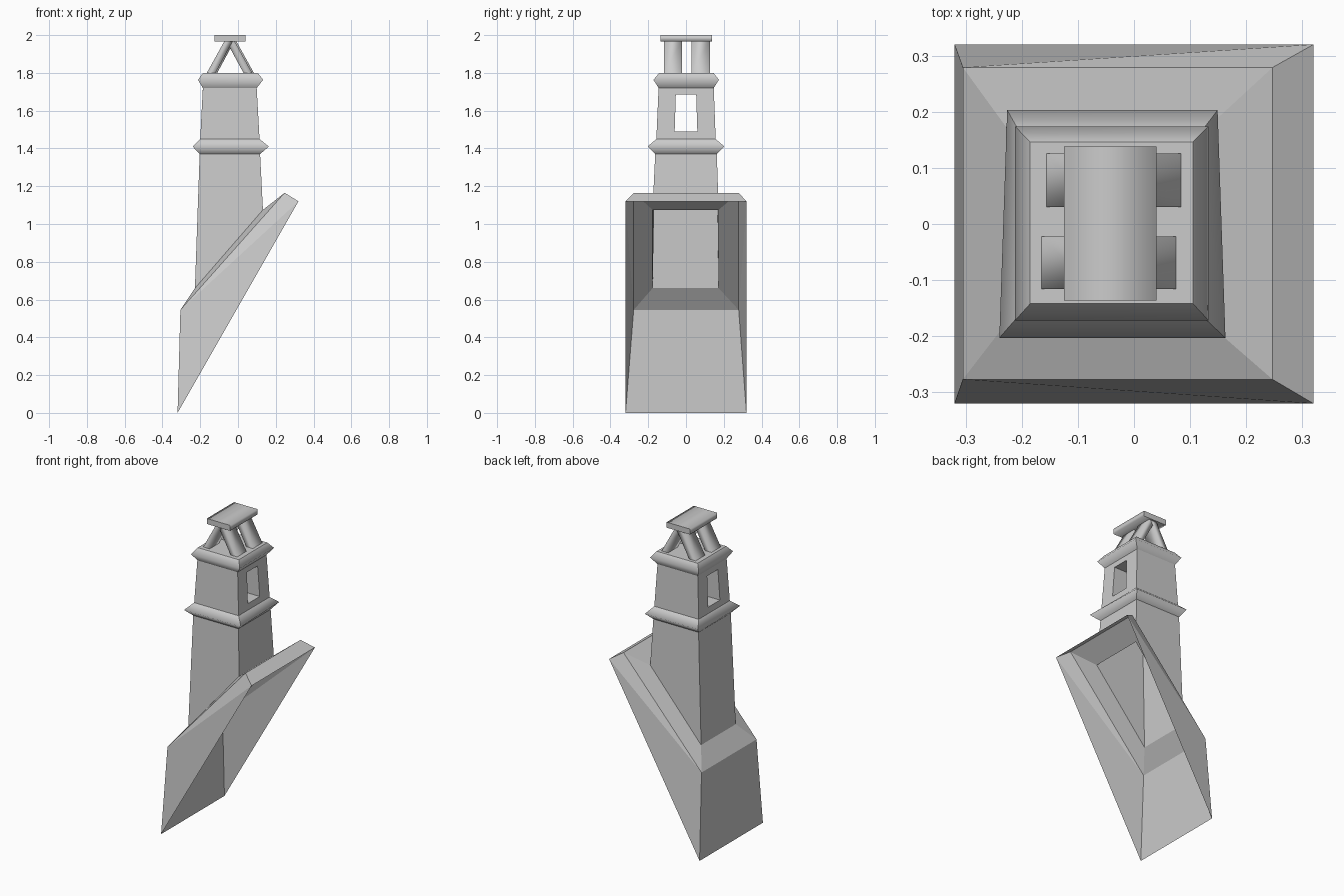
import bpy, bmesh
from mathutils import Vector

if "Cube" in bpy.data.objects:
    bpy.data.objects.remove(bpy.data.objects["Cube"])


def rect(x0, x1, y0, y1, z0, z1=None, pinch=0.0):
    """Four-corner loop; z1 is the height on the +x side, pinch narrows the back."""
    z1 = z0 if z1 is None else z1
    return [Vector(p) for p in ((x0, y0, z0), (x1, y0, z1),
                                (x1 - pinch, y1, z1), (x0 + pinch, y1, z0))]


def finish(bm, name, soft_edges=()):
    soft = set(soft_edges)
    for e in bm.edges:
        e.smooth = e in soft
    for f in bm.faces:
        f.smooth = True
    bmesh.ops.recalc_face_normals(bm, faces=bm.faces[:])
    me = bpy.data.meshes.new(name)
    bm.to_mesh(me)
    bm.free()
    ob = bpy.data.objects.new(name, me)
    bpy.context.collection.objects.link(ob)
    return ob


def bridge(bm, a, b, skip=()):
    for i in range(4):
        if i not in skip:
            j = (i + 1) % 4
            bm.faces.new((a[i], a[j], b[j], b[i]))


def prism(name, bottom, top, soft_axis):
    """Closed block between two loops, softly shaded along one direction."""
    bm = bmesh.new()
    a = [bm.verts.new(p) for p in bottom]
    b = [bm.verts.new(p) for p in top]
    bridge(bm, a, b)
    bm.faces.new(a[::-1])
    bm.faces.new(b)
    if soft_axis == 'length':
        soft = [bm.edges.get((a[i], b[i])) for i in range(4)]
    else:
        soft = [bm.edges.get((l[i], l[i + 1])) for l in (a, b) for i in (1,)]
        soft += [bm.edges.get((l[3], l[0])) for l in (a, b)]
    finish(bm, name, soft)


shaft_foot = rect(-0.228, 0.132, -0.177, 0.173, 0.66, 1.075)

# Slanted skirt, open underneath
bm = bmesh.new()
rim = [bm.verts.new(p) for p in rect(-0.32, 0.32, -0.32, 0.32, 0.0, 1.12)]
top = [bm.verts.new(p) for p in rect(-0.305, 0.247, -0.277, 0.279, 0.545, 1.165)]
hole = [bm.verts.new(p) for p in shaft_foot]
bridge(bm, rim, top, skip=(0, 2))
bm.faces.new((rim[0], rim[1], top[0]))
bm.faces.new((rim[1], top[1], top[0]))
bm.faces.new((rim[2], rim[3], top[3]))
bm.faces.new((rim[2], top[3], top[2]))
bridge(bm, top, hole)
finish(bm, "roof_skirt")

# Tapered shaft with two raised bands
profile = [
    shaft_foot,
    rect(-0.203, 0.117, -0.163, 0.163, 1.37),
    rect(-0.240, 0.163, -0.203, 0.203, 1.41, pinch=0.014),
    rect(-0.200, 0.114, -0.157, 0.157, 1.45),
    rect(-0.186, 0.099, -0.145, 0.147, 1.72),
    rect(-0.212, 0.133, -0.172, 0.174, 1.763),
    rect(-0.185, 0.105, -0.142, 0.146, 1.80),
]
bm = bmesh.new()
loops = [[bm.verts.new(p) for p in loop] for loop in profile]
for k in range(len(loops) - 1):
    bridge(bm, loops[k], loops[k + 1], skip=(1, 3) if k == 3 else ())
bm.faces.new(loops[-1])

# Window passing through both x sides
low, high = loops[3], loops[4]
openings = []
for side, corners in ((1, (low[1], low[2], high[2], high[1])),
                      (-1, (low[0], low[3], high[3], high[0]))):
    xa, xb = corners[0].co.x, corners[2].co.x
    win = []
    for y, z in ((-0.06, 1.49), (0.06, 1.49), (0.054, 1.685), (-0.054, 1.685)):
        t = (z - 1.45) / 0.27
        win.append(bm.verts.new((xa + (xb - xa) * t, y, z)))
    bridge(bm, corners, win)
    openings.append(win)
bridge(bm, openings[0], openings[1])
soft = [bm.edges.get((loops[k][i], loops[k][(i + 1) % 4]))
        for k in (2, 5) for i in range(4)]
finish(bm, "chimney_shaft", soft)

# Leaning cap supports
for label, y0, y1, dx in (("front", -0.116, -0.022, -0.005),
                          ("back", 0.03, 0.126, 0.004)):
    prism(label + "_left_support",
          rect(-0.160 + dx, -0.114 + dx, y0, y1, 1.80),
          rect(-0.066 + dx, -0.022 + dx, y0, y1, 1.97), 'length')
    prism(label + "_right_support",
          rect(0.034 + dx, 0.080 + dx, y0, y1, 1.80),
          rect(-0.058 + dx, -0.014 + dx, y0, y1, 1.97), 'length')

# Flat cap
prism("cap_plate", rect(-0.125, 0.04, -0.136, 0.138, 1.965),
      rect(-0.125, 0.04, -0.136, 0.138, 2.0), 'y')
